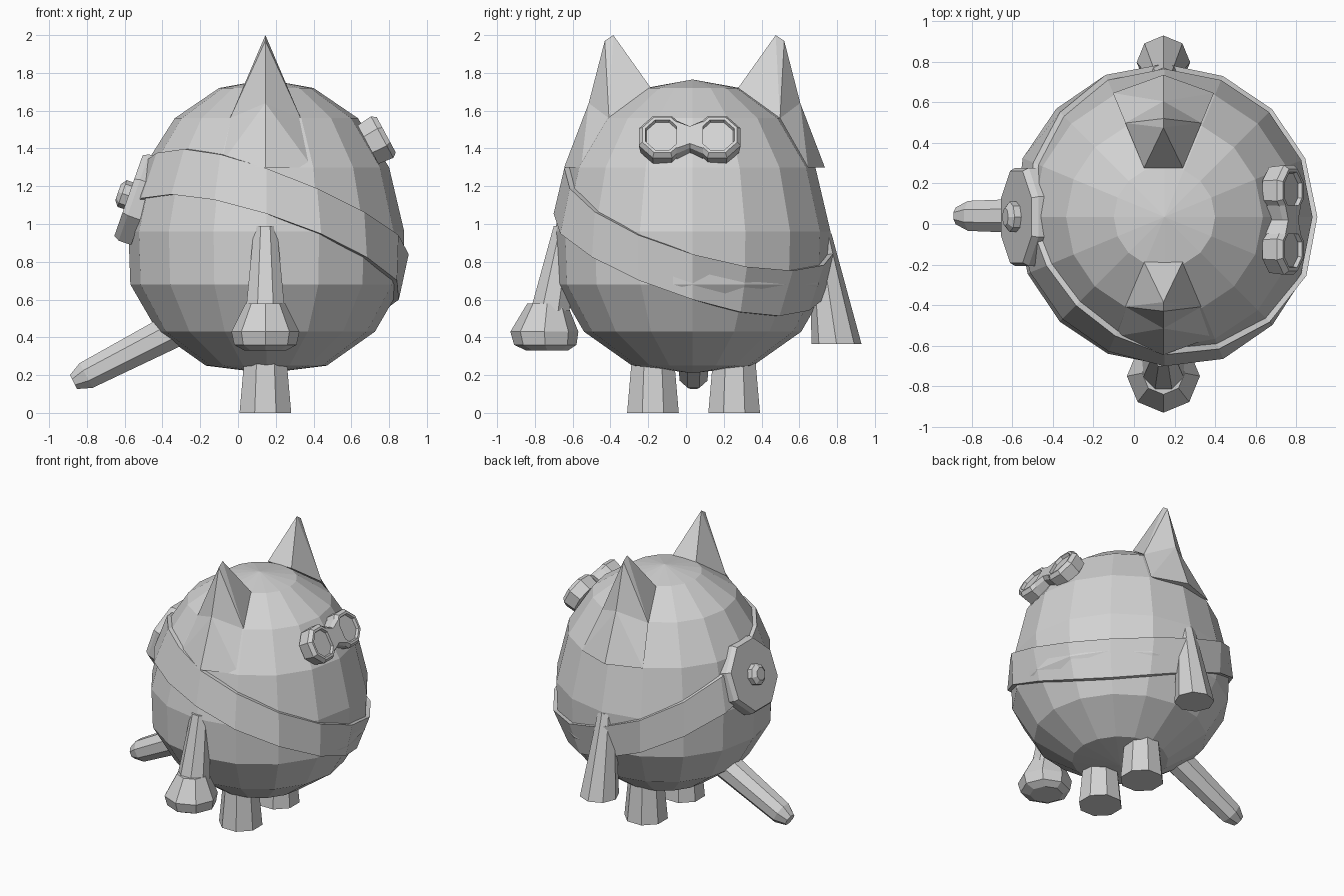
import bpy, bmesh, math
from mathutils import Vector, Matrix

if "Cube" in bpy.data.objects:
    bpy.data.objects.remove(bpy.data.objects["Cube"])

grey = bpy.data.materials.new("light_grey")
grey.diffuse_color = (0.65, 0.65, 0.65, 1)
grey.use_nodes = True
grey.node_tree.nodes["Principled BSDF"].inputs["Base Color"].default_value = grey.diffuse_color

CX, CY = 0.15, 0.035                      # body axis
PROFILE = [(0.0, 1.765), (0.25, 1.72), (0.485, 1.56), (0.65, 1.30), (0.73, 0.96),
           (0.72, 0.68), (0.575, 0.43), (0.32, 0.25), (0.0, 0.21)]


def finish(name, bm):
    bmesh.ops.recalc_face_normals(bm, faces=bm.faces)
    me = bpy.data.meshes.new(name)
    bm.to_mesh(me)
    bm.free()
    me.materials.append(grey)
    ob = bpy.data.objects.new(name, me)
    bpy.context.collection.objects.link(ob)
    return ob


def loft(name, rings, sides=8, phase=0.0, frame=Matrix(), bm=None):
    """Skin rings given as (centre, radius); the ends are capped, radius 0 is a pole."""
    own = bm is None
    bm = bm or bmesh.new()
    rows = []
    for c, r in rings:
        n = sides if r > 0 else 1
        rows.append([bm.verts.new(frame @ (Vector(c) + Vector((
            r * math.cos(phase + math.tau * i / sides),
            r * math.sin(phase + math.tau * i / sides), 0)))) for i in range(n)])
    for a, b in zip(rows, rows[1:]):
        for i in range(sides):
            j = (i + 1) % sides
            quad = [a[i % len(a)], a[j % len(a)], b[j % len(b)], b[i % len(b)]]
            bm.faces.new(list(dict.fromkeys(quad)))
    for row in (rows[0], rows[-1]):
        if len(row) > 2:
            bm.faces.new(row)
    return finish(name, bm) if own else None


def frame_at(origin, normal):
    """Local z along the normal, local x along world y."""
    z = Vector(normal).normalized()
    x = Vector((0, 1, 0))
    y = z.cross(x)
    m = Matrix((x, y, z)).transposed().to_4x4()
    m.translation = Vector(origin)
    return m


def body_radius(z):
    for (r0, z0), (r1, z1) in zip(PROFILE, PROFILE[1:]):
        if z1 <= z <= z0:
            return r0 + (r1 - r0) * (z0 - z) / (z0 - z1)
    return 0


EIGHTH = math.pi / 8

# round body
loft("body", [((CX, CY, z), r) for r, z in PROFILE], 16)

# slanted strap around the body
bm = bmesh.new()
sections = []
for i in range(16):
    a = math.tau * i / 16
    c, s = math.cos(a), math.sin(a)
    mid = 0.955 - 0.235 * c - 0.22 * s
    sec = []
    for dz, off in ((0.12, 0.028), (-0.12, 0.028), (-0.12, -0.03), (0.12, -0.03)):
        r = body_radius(mid + dz) + off
        sec.append(bm.verts.new((CX + r * c, CY + r * s, mid + dz)))
    sections.append(sec)
for i in range(16):
    p, q = sections[i], sections[(i + 1) % 16]
    for k in range(4):
        bm.faces.new((p[k], q[k], q[(k + 1) % 4], p[(k + 1) % 4]))
finish("strap", bm)


# pointed ears whose outer ridge runs down into the body
def ear(name, side):
    s, c = math.sin(math.pi / 8), math.cos(math.pi / 8)

    def pair(r, z):
        return [(k * r * s, r * c, z) for k in (-1, 1)]
    low = pair(0.49, 1.56)
    ridge = [(0, 0.56, 1.64)]
    spike = pair(0.25, 1.72) + low + ridge + [(0, 0.43, 2.0), (0, 0.475, 1.97)]
    flank = low + ridge + pair(0.65, 1.30) + [(0, 0.69, 1.30)]
    bm = bmesh.new()
    for pts in (spike, flank):
        vs = [bm.verts.new((CX - 0.005 + x, CY + 0.01 + side * y, z)) for x, y, z in pts]
        bmesh.ops.convex_hull(bm, input=vs)
    finish(name, bm)


ear("front_ear", -1)
ear("back_ear", 1)

# feet
for name, y in (("front_foot", -0.175), ("back_foot", 0.255)):
    loft(name, [((0.145, y, 0), 0.148), ((0.145, y, 0.35), 0.115)], 8, EIGHTH)

# front arm with a rounded fist
loft("front_arm", [((0.145, -0.64, 0.99), 0.065), ((0.145, -0.72, 0.54), 0.112)], 8, EIGHTH)
loft("fist", [((0.145, -0.735, 0.58), 0.105), ((0.145, -0.75, 0.43), 0.18),
              ((0.145, -0.745, 0.36), 0.165), ((0.145, -0.735, 0.33), 0.11)])

# back arm, open-ended sleeve shape
loft("back_arm", [((0.145, 0.71, 0.95), 0.06), ((0.145, 0.797, 0.365), 0.132)])

# tail
loft("tail", [((0, 0, 0), 0.105), ((0, 0, 0.68), 0.08), ((0, 0, 0.755), 0.045)], 8, EIGHTH,
     frame_at((-0.2, 0.04, 0.51), (-0.455, 0, -0.235)))

# goggles: two rimmed eyepieces with sunken lenses and a bridge
gog = frame_at((0.785, 0.02, 1.472), (0.88, 0, 0.475))
for name, x in (("front_eyepiece", -0.145), ("back_eyepiece", 0.145)):
    loft(name, [((x, 0, -0.11), 0.125), ((x, 0, -0.025), 0.135), ((x, 0, 0), 0.115),
                ((x, 0, 0), 0.098), ((x, 0, -0.02), 0.092)], 8, EIGHTH, gog)
bm = bmesh.new()
for x, h in ((-0.07, 0.1), (0, 0.065), (0.07, 0.1)):
    for z, k in ((-0.11, 1), (-0.025, 1), (0, 0.8)):
        for sgn in (-1, 1):
            bm.verts.new(gog @ Vector((x, sgn * h * k, z)))
v = list(bm.verts)
loop = (0, 2, 4, 5, 3, 1)                 # outline of each cross-section
for i in (0, 6):
    for a, b in zip(loop, loop[1:] + loop[:1]):
        bm.faces.new((v[i + a], v[i + b], v[i + 6 + b], v[i + 6 + a]))
for i in (0, 12):
    bm.faces.new([v[i + a] for a in loop])
finish("goggle_bridge", bm)

# octagonal badge with a small knob
badge = frame_at((-0.58, 0.035, 1.15), (-0.94, 0, 0.33))
loft("badge", [((0, 0, -0.1), 0.262), ((0, 0, -0.03), 0.262), ((0, 0, 0), 0.245)],
     8, EIGHTH, badge)
loft("knob", [((0, 0, -0.01), 0.075), ((0, 0, 0.035), 0.075), ((0, 0, 0.058), 0.045)],
     8, 0, badge)
